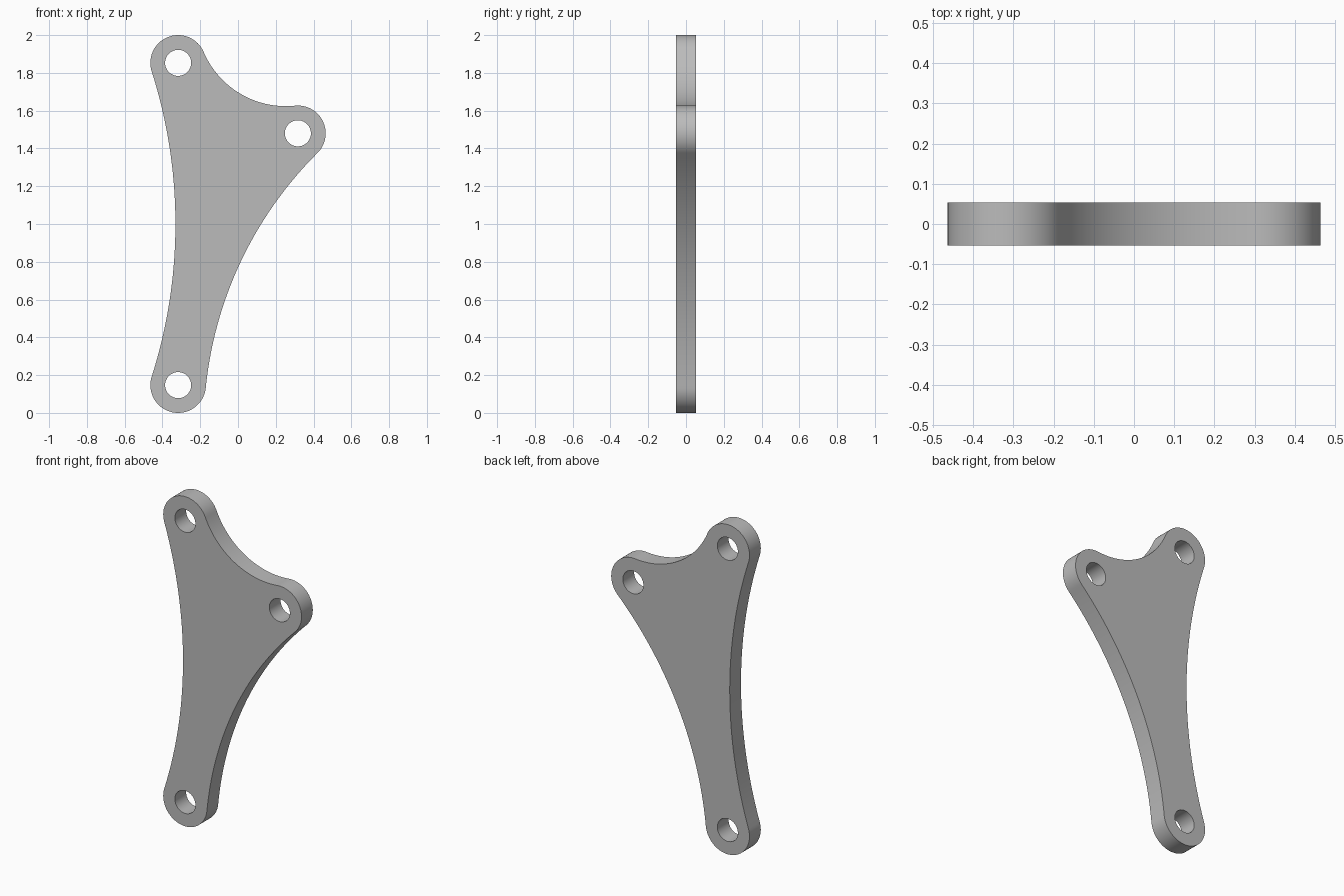
import bpy, bmesh, math
from mathutils import Vector

if "Cube" in bpy.data.objects:
    bpy.data.objects.remove(bpy.data.objects["Cube"], do_unlink=True)

BOSS_R, HOLE_R, DEPTH = 0.147, 0.069, 0.108
# Boss centres (x, z), counter-clockwise, and the radius of the concave edge to the next boss
BOSSES = [Vector((-0.317, 0.147)), Vector((0.317, 1.48)), Vector((-0.317, 1.853))]
EDGE_R = [2.04, 0.474, 2.66]


def angle(v):
    return math.atan2(v.y, v.x)


def arc(centre, radius, start, sweep, steps):
    """Points along an arc, leaving out the last one."""
    return [centre + radius * Vector((math.cos(start + sweep * i / steps),
                                      math.sin(start + sweep * i / steps)))
            for i in range(steps)]


def tangent_centre(p, q, radius):
    """Centre of the arc that touches both bosses on the outer side."""
    d = q - p
    half = d.length / 2
    normal = Vector((d.y, -d.x)).normalized()
    return (p + q) / 2 + normal * math.sqrt((radius + BOSS_R) ** 2 - half ** 2)


# Outline: a round end at each boss, then a concave tangent edge to the next
centres = [tangent_centre(BOSSES[i], BOSSES[(i + 1) % 3], EDGE_R[i]) for i in range(3)]
outline = []
for i, boss in enumerate(BOSSES):
    nxt, c = BOSSES[(i + 1) % 3], centres[i]
    start = angle(centres[i - 1] - boss)
    outline += arc(boss, BOSS_R, start, (angle(c - boss) - start) % math.tau, 40)
    start = angle(boss - c)
    outline += arc(c, EDGE_R[i], start, -((start - angle(nxt - c)) % math.tau), 48)

loops = [outline] + [arc(b, HOLE_R, 0, math.tau, 48) for b in BOSSES]

# Fill the outline around the holes and extrude it to a plate
bm = bmesh.new()
edges = []
for loop in loops:
    verts = [bm.verts.new((p.x, -DEPTH / 2, p.y)) for p in loop]
    edges += [bm.edges.new((verts[i - 1], verts[i])) for i in range(len(verts))]
bmesh.ops.triangle_fill(bm, edges=edges, use_beauty=True)
extruded = bmesh.ops.extrude_face_region(bm, geom=bm.faces[:], use_keep_orig=True)
bmesh.ops.translate(bm, vec=(0, DEPTH, 0),
                    verts=[g for g in extruded["geom"] if isinstance(g, bmesh.types.BMVert)])
bmesh.ops.recalc_face_normals(bm, faces=bm.faces[:])
mesh = bpy.data.meshes.new("bracket_plate")
bm.to_mesh(mesh)
bm.free()

plate = bpy.data.objects.new("bracket_plate", mesh)
bpy.context.collection.objects.link(plate)

# Plain grey finish
grey = bpy.data.materials.new("plain_grey")
grey.use_nodes = True
grey.diffuse_color = (0.5, 0.5, 0.5, 1)
grey.node_tree.nodes["Principled BSDF"].inputs["Base Color"].default_value = (0.5, 0.5, 0.5, 1)
mesh.materials.append(grey)

# Smooth rims with sharp face edges
bpy.ops.object.select_all(action="DESELECT")
plate.select_set(True)
bpy.context.view_layer.objects.active = plate
bpy.ops.object.shade_smooth_by_angle(angle=math.radians(30))
